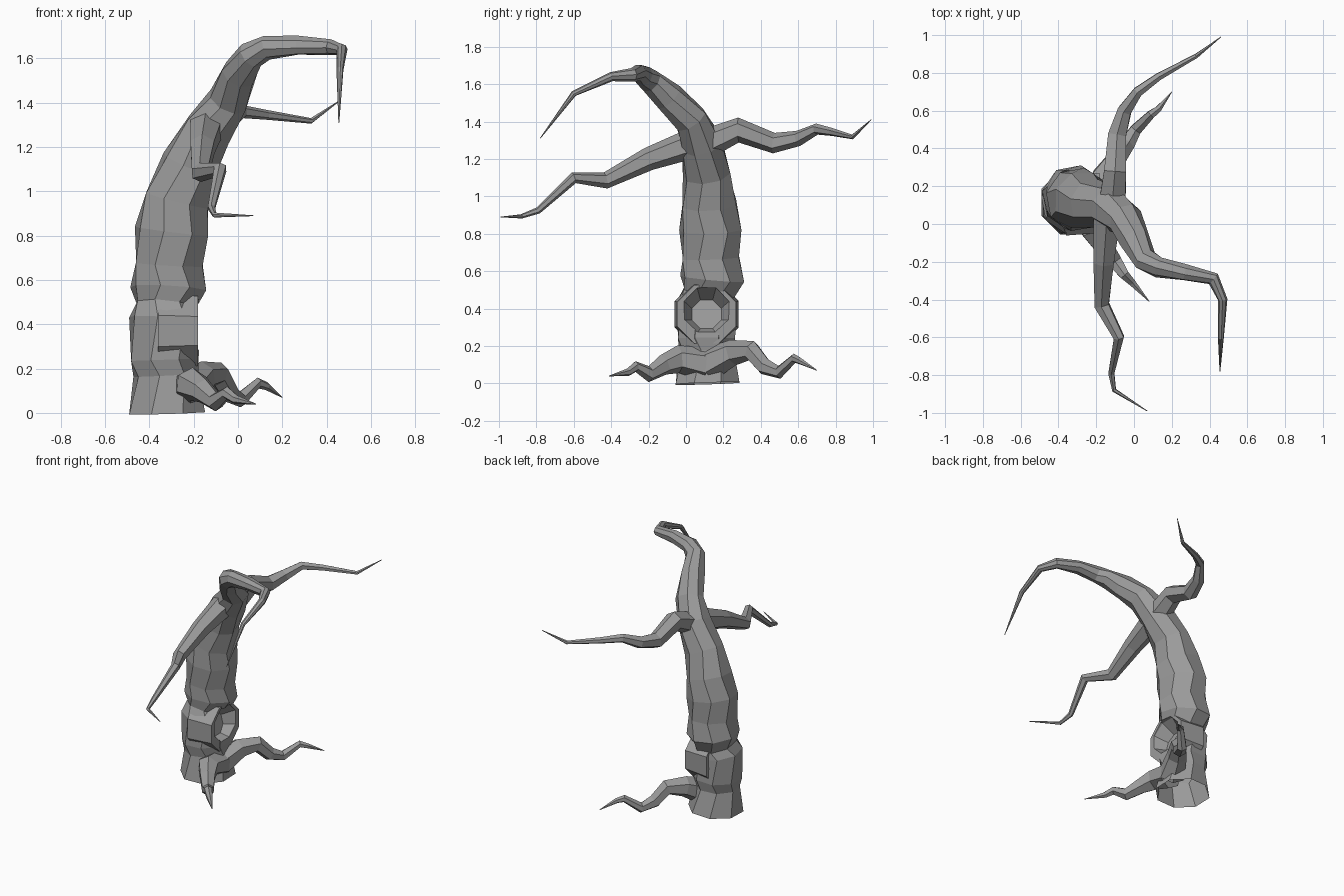
import bpy, bmesh, math
from mathutils import Vector

cube = bpy.data.objects.get("Cube")
if cube:
    bpy.data.objects.remove(cube, do_unlink=True)

# One bark colour
bark = bpy.data.materials.new("grey_bark")
bark.use_nodes = True
GREY = (0.33, 0.33, 0.33, 1)
bark.diffuse_color = GREY
for node in bark.node_tree.nodes:
    if node.type == 'BSDF_PRINCIPLED':
        node.inputs["Base Color"].default_value = GREY
        node.inputs["Roughness"].default_value = 0.9


def limb(name, path, sides, ref, phase=0.0, gnarl=0.0):
    """Closed tapered tube through (x, y, z, radius) points."""
    pts = [Vector(p[:3]) for p in path]
    bm = bmesh.new()
    rings = []
    u = Vector(ref)
    for i, (p, row) in enumerate(zip(pts, path)):
        before = (p - pts[i - 1]).normalized() if i else Vector()
        after = (pts[i + 1] - p).normalized() if i < len(pts) - 1 else Vector()
        t = (before + after).normalized()
        u = (u - t * u.dot(t)).normalized()      # carry the frame along
        v = t.cross(u)
        twist = phase + gnarl * (i % 2)
        ring = []
        for k in range(sides):
            a = twist + math.tau * k / sides
            ring.append(bm.verts.new(p + (u * math.cos(a) + v * math.sin(a)) * row[3]))
        rings.append(ring)
    for a, b in zip(rings, rings[1:]):
        for k in range(sides):
            n = (k + 1) % sides
            bm.faces.new((a[k], a[n], b[n], b[k]))
    bm.faces.new(rings[0][::-1])
    bm.faces.new(rings[-1])
    bmesh.ops.recalc_face_normals(bm, faces=bm.faces)
    mesh = bpy.data.meshes.new(name)
    bm.to_mesh(mesh)
    bm.free()
    mesh.materials.append(bark)
    obj = bpy.data.objects.new(name, mesh)
    bpy.context.collection.objects.link(obj)
    return obj


def combine(target, tool, operation):
    """Join or cut the target with a helper solid, then drop the helper."""
    tool.hide_render = True
    mod = target.modifiers.new(operation.lower(), 'BOOLEAN')
    mod.operation = operation
    mod.solver = 'EXACT'
    mod.object = tool
    bpy.context.view_layer.objects.active = target
    bpy.ops.object.modifier_apply(modifier=mod.name)
    bpy.data.objects.remove(tool, do_unlink=True)


X, Z = (1, 0, 0), (0, 0, 1)
FLAT = math.pi / 8

# Leaning trunk that runs on into the highest branch
trunk = limb("trunk", [
    (-.32, .115, 0, .185), (-.325, .11, .17, .15), (-.33, .11, .24, .165),
    (-.33, .11, .42, .165), (-.32, .12, .48, .145), (-.315, .14, .56, .175),
    (-.31, .133, .67, .163), (-.3, .13, .82, .17), (-.275, .125, .96, .155),
    (-.22, .11, 1.12, .13), (-.13, .085, 1.28, .115), (-.045, .025, 1.41, .093),
    (.005, -.09, 1.53, .082), (.06, -.19, 1.615, .065), (.13, -.23, 1.648, .055),
    (.27, -.255, 1.66, .045), (.42, -.29, 1.65, .036), (.47, -.4, 1.64, .025),
    (.46, -.6, 1.55, .016), (.455, -.78, 1.31, .002)], 8, X, FLAT, 0.2)

# Raised rim and hollow in the trunk's left side
combine(trunk, limb("hollow_rim", [
    (-.36, .11, .37, .185), (-.18, .11, .37, .17)], 8, Z, FLAT), 'UNION')
combine(trunk, limb("hollow_cutter", [
    (-.1, .11, .39, .14), (-.18, .11, .39, .13), (-.26, .11, .37, .085)],
    8, Z, FLAT), 'DIFFERENCE')

# Open underside of the trunk
bm = bmesh.new()
bm.from_mesh(trunk.data)
under = [f for f in bm.faces if f.normal.z < -0.9 and f.calc_center_median().z < 0.02]
bmesh.ops.delete(bm, geom=under, context='FACES')
bm.to_mesh(trunk.data)
bm.free()

# Side branches
limb("back_branch", [
    (-.12, .06, 1.26, .085), (-.1, .28, 1.355, .067), (-.09, .47, 1.285, .055),
    (-.05, .6, 1.31, .042), (.02, .7, 1.36, .03), (.13, .78, 1.345, .022),
    (.33, .89, 1.318, .013), (.46, .99, 1.41, .002)], 6, Z)
limb("front_branch", [
    (-.14, .08, 1.3, .085), (-.16, -.2, 1.2, .062), (-.17, -.43, 1.085, .044),
    (-.08, -.6, 1.1, .031), (-.12, -.79, .925, .018), (-.105, -.88, .893, .012),
    (.07, -.99, .89, .002)], 6, Z)

# Roots
limb("back_root", [
    (-.22, .12, .1, .09), (-.16, .25, .165, .07), (-.09, .35, .175, .055),
    (-.04, .42, .09, .046), (.01, .5, .06, .035), (.09, .58, .135, .025),
    (.13, .61, .12, .018), (.2, .7, .07, .002)], 6, Z)
limb("front_root", [
    (-.22, .11, .1, .09), (-.21, -.04, .13, .075), (-.16, -.12, .1, .056),
    (-.1, -.2, .05, .043), (-.05, -.27, .09, .029), (-.01, -.31, .06, .021),
    (.08, -.41, .04, .002)], 6, Z)
